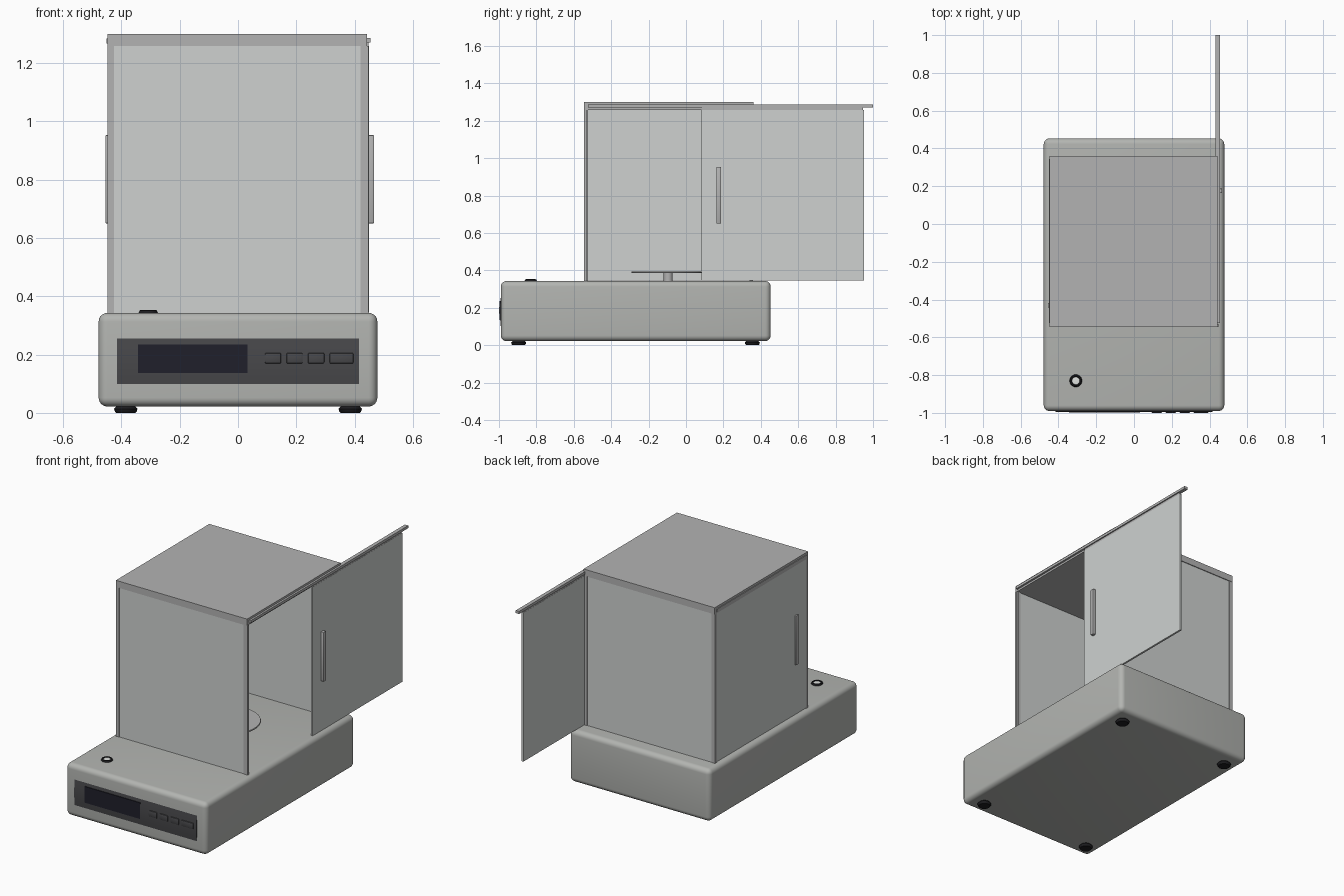
import bpy, bmesh, math
from mathutils import Matrix

if "Cube" in bpy.data.objects:
    bpy.data.objects.remove(bpy.data.objects["Cube"])


def mat(name, r, g, b):
    m = bpy.data.materials.new(name)
    m.diffuse_color = (r, g, b, 1)
    m.use_nodes = True
    m.node_tree.nodes["Principled BSDF"].inputs["Base Color"].default_value = m.diffuse_color
    return m


BODY = mat("body_grey", 0.45, 0.46, 0.44)
FRAME = mat("frame_grey", 0.45, 0.45, 0.45)
GLASS = mat("pale_glass", 0.62, 0.64, 0.63)
PANEL = mat("panel_charcoal", 0.065, 0.065, 0.07)
SCREEN = mat("screen_navy", 0.014, 0.014, 0.024)
BLACK = mat("rubber_black", 0.012, 0.012, 0.014)
WHITE = mat("bubble_white", 0.75, 0.77, 0.75)


def finish(name, bm, material, smooth=False):
    bmesh.ops.recalc_face_normals(bm, faces=bm.faces)
    me = bpy.data.meshes.new(name)
    bm.to_mesh(me)
    bm.free()
    ob = bpy.data.objects.new(name, me)
    bpy.context.collection.objects.link(ob)
    me.materials.append(material)
    if smooth:
        bpy.ops.object.select_all(action='DESELECT')
        ob.select_set(True)
        bpy.context.view_layer.objects.active = ob
        bpy.ops.object.shade_smooth_by_angle(angle=math.radians(35))
    return ob


def box(name, x, y, z, material, bevel=0, segs=1):
    """Box from (min, max) ranges, with optional rounded edges."""
    bm = bmesh.new()
    bmesh.ops.create_cube(bm, size=1)
    for v in bm.verts:
        v.co = [r[0] if c < 0 else r[1] for c, r in zip(v.co, (x, y, z))]
    if bevel:
        bmesh.ops.bevel(bm, geom=bm.edges[:], offset=bevel, segments=segs,
                        profile=0.5, affect='EDGES')
    return finish(name, bm, material, bevel > 0)


def lathe(name, cx, cy, profile, material, sides=40):
    """Spin a list of (radius, z) points round a vertical axis."""
    bm = bmesh.new()
    vs = [bm.verts.new((r, 0, z)) for r, z in profile]
    es = [bm.edges.new(p) for p in zip(vs, vs[1:])]
    bmesh.ops.spin(bm, geom=vs + es, cent=(0, 0, 0), axis=(0, 0, 1),
                   angle=math.tau, steps=sides)
    bmesh.ops.remove_doubles(bm, verts=bm.verts, dist=1e-5)
    bmesh.ops.transform(bm, matrix=Matrix.Translation((cx, cy, 0)), verts=bm.verts)
    return finish(name, bm, material, True)


# Body with rounded edges
box("body", (-0.478, 0.478), (-0.99, 0.453), (0.022, 0.343), BODY, 0.03, 6)

# Feet
for sx, side in ((-1, "left"), (1, "right")):
    for y, end in ((-0.895, "front"), (0.355, "back")):
        lathe(f"foot_{end}_{side}", sx * 0.385, y,
              [(0, 0), (0.033, 0), (0.038, 0.006), (0.04, 0.014), (0.03, 0.024), (0, 0.024)], BLACK)

# Gently bowed control panel: arc profile extruded across the front
bm = bmesh.new()
n = 12
arc = [(-0.989 - 0.006 * math.sin(math.pi * i / n), 0.09 + 0.175 * i / n) for i in range(n + 1)]
profile = [(-0.985, 0.09)] + arc + [(-0.985, 0.265)]
face = bm.faces.new([bm.verts.new((-0.415, y, z)) for y, z in profile])
ext = bmesh.ops.extrude_face_region(bm, geom=[face])
bmesh.ops.translate(bm, vec=(0.83, 0, 0),
                    verts=[g for g in ext["geom"] if isinstance(g, bmesh.types.BMVert)])
finish("control_panel", bm, PANEL, True)

# Display and keys
box("display", (-0.343, 0.032), (-0.997, -0.986), (0.136, 0.235), SCREEN)
for i, (x0, x1) in enumerate(((0.092, 0.148), (0.166, 0.222), (0.24, 0.296), (0.314, 0.396))):
    box(f"key_{i + 1}", (x0, x1), (-1.0, -0.986), (0.169, 0.206), PANEL, 0.005, 2)

# Bubble level
lathe("level_ring", -0.308, -0.83,
      [(0.02, 0.34), (0.02, 0.35), (0.023, 0.353), (0.029, 0.352), (0.034, 0.341)], BLACK)
lathe("level_window", -0.308, -0.83, [(0.021, 0.341), (0.02, 0.349), (0, 0.351)], WHITE)

# Weighing pan and stem
lathe("pan", 0, -0.105, [(0, 0.386), (0.186, 0.386), (0.188, 0.389), (0.186, 0.394), (0, 0.394)], FRAME, 64)
lathe("pan_stem", 0, -0.095, [(0.024, 0.34), (0.024, 0.388)], FRAME, 32)

# Shield corner posts
ZW = (0.341, 1.259)
for x, side in (((-0.447, -0.425), "left"), ((0.42, 0.437), "right")):
    for y, end in (((-0.545, -0.525), "front"), ((0.34, 0.358), "back")):
        box(f"post_{end}_{side}", x, y, ZW, FRAME)
box("front_edge_right", (0.437, 0.447), (-0.545, -0.53), ZW, FRAME)

# Front and back panes
box("front_pane", (-0.426, 0.421), (-0.542, -0.53), ZW, GLASS)
box("back_pane", (-0.426, 0.421), (0.343, 0.355), ZW, GLASS)

# Lid with a sliding rail on each side
box("lid", (-0.447, 0.443), (-0.545, 0.36), (1.258, 1.299), FRAME)
box("rail_left", (-0.451, -0.43), (-0.525, 0.345), (1.268, 1.285), FRAME)
box("rail_right", (0.432, 0.455), (-0.525, 1.0), (1.27, 1.286), FRAME)
box("door_hanger", (0.438, 0.448), (0.085, 0.945), (1.25, 1.274), FRAME)

# Left door closed, right door slid back
box("door_left", (-0.445, -0.433), (-0.526, 0.341), (0.345, 1.258), GLASS)
box("door_right", (0.437, 0.449), (0.083, 0.952), (0.345, 1.258), GLASS)

# Door handles
box("handle_left", (-0.455, -0.443), (-0.442, -0.418), (0.65, 0.953), FRAME, 0.003, 2)
box("handle_right", (0.447, 0.467), (0.163, 0.187), (0.65, 0.953), FRAME, 0.003, 2)
